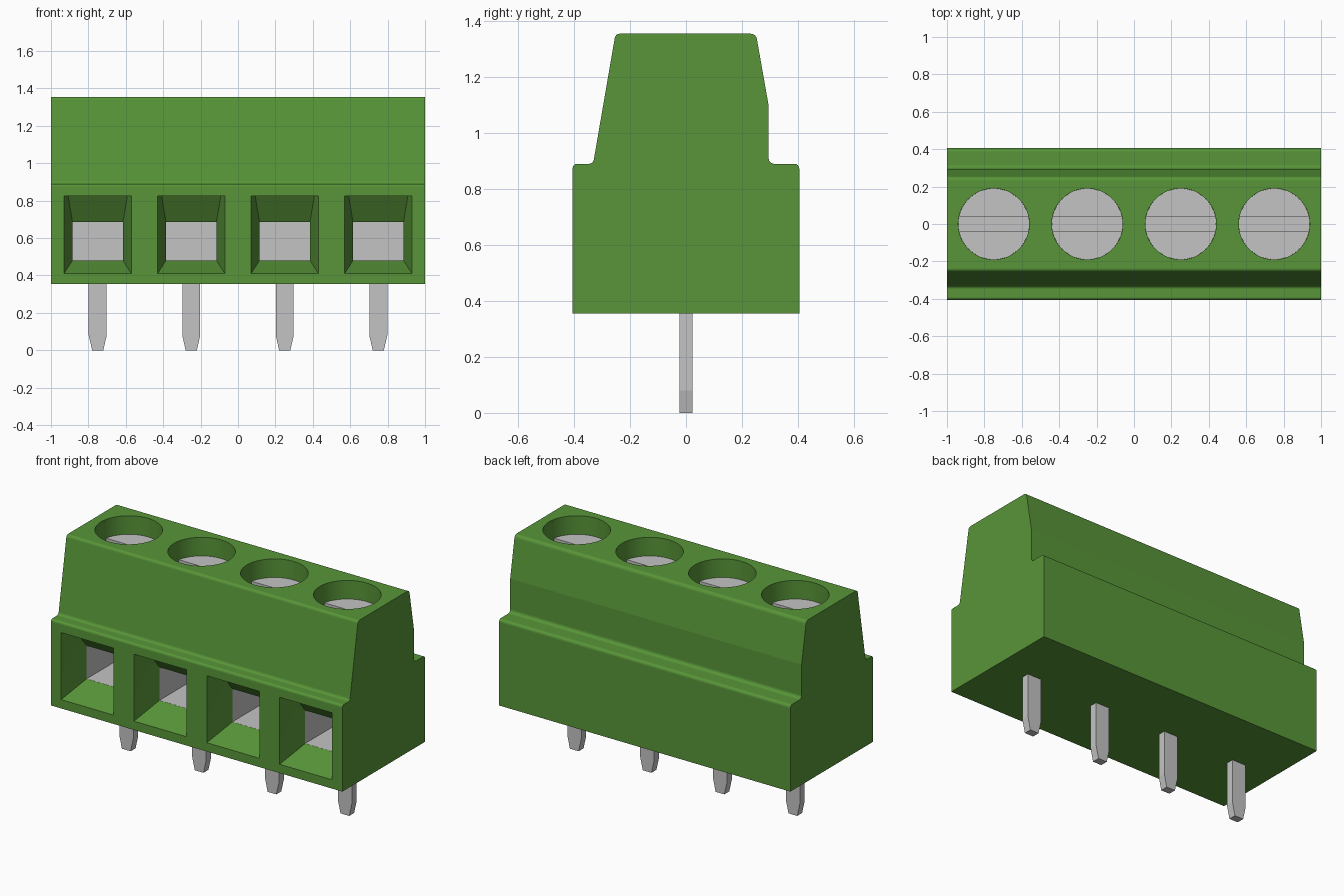
import bpy, bmesh, math
from mathutils import Vector

cube = bpy.data.objects.get("Cube")
if cube:
    bpy.data.objects.remove(cube, do_unlink=True)


def material(name, rgb):
    m = bpy.data.materials.new(name)
    m.use_nodes = True
    m.diffuse_color = (*rgb, 1)
    m.node_tree.nodes["Principled BSDF"].inputs["Base Color"].default_value = (*rgb, 1)
    return m


GREEN = material("green plastic", (0.098, 0.302, 0.040))
METAL = material("grey metal", (0.55, 0.55, 0.55))


def finish(bm, name, mat):
    bmesh.ops.recalc_face_normals(bm, faces=bm.faces[:])
    mesh = bpy.data.meshes.new(name)
    bm.to_mesh(mesh)
    bm.free()
    mesh.materials.append(mat)
    ob = bpy.data.objects.new(name, mesh)
    bpy.context.collection.objects.link(ob)
    return ob


def box(name, mat, lo, hi):
    bm = bmesh.new()
    bmesh.ops.create_cube(bm, size=1)
    for v in bm.verts:
        v.co = [(a + b) / 2 + c * (b - a) for a, b, c in zip(lo, hi, v.co)]
    return finish(bm, name, mat)


def cylinder(name, mat, x, r, z0, z1):
    bm = bmesh.new()
    bmesh.ops.create_cone(bm, cap_ends=True, segments=64, radius1=r, radius2=r, depth=z1 - z0)
    bmesh.ops.translate(bm, vec=(x, 0, (z0 + z1) / 2), verts=bm.verts[:])
    return finish(bm, name, mat)


def extrude(name, mat, points, vec):
    bm = bmesh.new()
    face = bm.faces.new([bm.verts.new(p) for p in points])
    new = bmesh.ops.extrude_face_region(bm, geom=[face])["geom"]
    bmesh.ops.translate(bm, vec=vec, verts=[v for v in new if isinstance(v, bmesh.types.BMVert)])
    if not face.is_valid or len([f for f in bm.faces if len(f.verts) == len(points)]) < 2:
        bmesh.ops.holes_fill(bm, edges=bm.edges[:])
    return finish(bm, name, mat)


def cut(ob, cutter):
    cutter.hide_render = True
    mod = ob.modifiers.new("cut", 'BOOLEAN')
    mod.operation, mod.solver, mod.object = 'DIFFERENCE', 'EXACT', cutter
    bpy.context.view_layer.objects.active = ob
    bpy.ops.object.modifier_apply(modifier=mod.name)
    bpy.data.objects.remove(cutter, do_unlink=True)


def smooth(ob):
    bpy.ops.object.select_all(action='DESELECT')
    ob.select_set(True)
    bpy.context.view_layer.objects.active = ob
    bpy.ops.object.shade_smooth_by_angle(angle=math.radians(8))


def rounded(corners, steps=4):
    """Outline in (y, z) with each corner (y, z, radius) filleted."""
    out = []
    for i, (y, z, r) in enumerate(corners):
        p = Vector((y, z))
        if r == 0:
            out.append(p)
            continue
        a = (Vector(corners[i - 1][:2]) - p).normalized()
        b = (Vector(corners[(i + 1) % len(corners)][:2]) - p).normalized()
        half = a.angle(b) / 2
        centre = p + (a + b).normalized() * (r / math.sin(half))
        s = p + a * (r / math.tan(half)) - centre
        e = p + b * (r / math.tan(half)) - centre
        sweep = math.pi - 2 * half
        for k in range(steps + 1):
            t = k / steps
            out.append(centre + (s * math.sin((1 - t) * sweep) + e * math.sin(t * sweep)) / math.sin(sweep))
    return out


# Stepped housing
profile = rounded([
    (-0.405, 0.355, 0), (0.405, 0.355, 0), (0.405, 0.89, 0.018), (0.295, 0.89, 0.02),
    (0.295, 1.1, 0), (0.25, 1.355, 0.022), (-0.252, 1.355, 0.018),
    (-0.332, 0.89, 0.018), (-0.405, 0.89, 0.015)])
housing = extrude("housing", GREEN, [(-1, p.x, p.y) for p in profile], (2, 0, 0))

for n, x in enumerate((-0.75, -0.25, 0.25, 0.75), 1):
    # Tapered wire entry: flat ceiling that then slopes down to the clamp
    bm = bmesh.new()
    for w, y, z in ((0.1805, -0.407, 0.409), (0.1805, -0.407, 0.825), (0.158, -0.315, 0.825),
                    (0.135, -0.219, 0.685), (0.135, -0.219, 0.48)):
        for s in (-1, 1):
            bm.verts.new((x + s * w, y, z))
    bmesh.ops.convex_hull(bm, input=bm.verts[:])
    cut(housing, finish(bm, "entry_cutter", GREEN))
    cut(housing, box("pocket_cutter", GREEN, (x - 0.15, -0.22, 0.46), (x + 0.15, 0.22, 0.705)))

    # Metal clamp lining the pocket
    clamp = box(f"clamp_{n}", METAL, (x - 0.149, -0.2195, 0.461), (x + 0.149, 0.219, 0.704))
    cut(clamp, box("clamp_cutter", METAL, (x - 0.135, -0.3, 0.48), (x + 0.135, 0.19, 0.685)))

    # Screw well and slotted screw head
    cut(housing, cylinder("well_cutter", GREEN, x, 0.19, 1.15, 1.5))
    screw = cylinder(f"screw_{n}", METAL, x, 0.1895, 1.151, 1.24)
    cut(screw, box("slot_cutter", METAL, (x - 0.3, -0.04, 1.2), (x + 0.3, 0.04, 1.3)))
    smooth(screw)

    # Solder pin with tapered tip
    outline = [(-0.03, 0), (0.03, 0), (0.048, 0.08), (0.048, 0.4), (-0.048, 0.4), (-0.048, 0.08)]
    extrude(f"pin_{n}", METAL, [(x + px, -0.024, pz) for px, pz in outline], (0, 0.048, 0))

smooth(housing)
